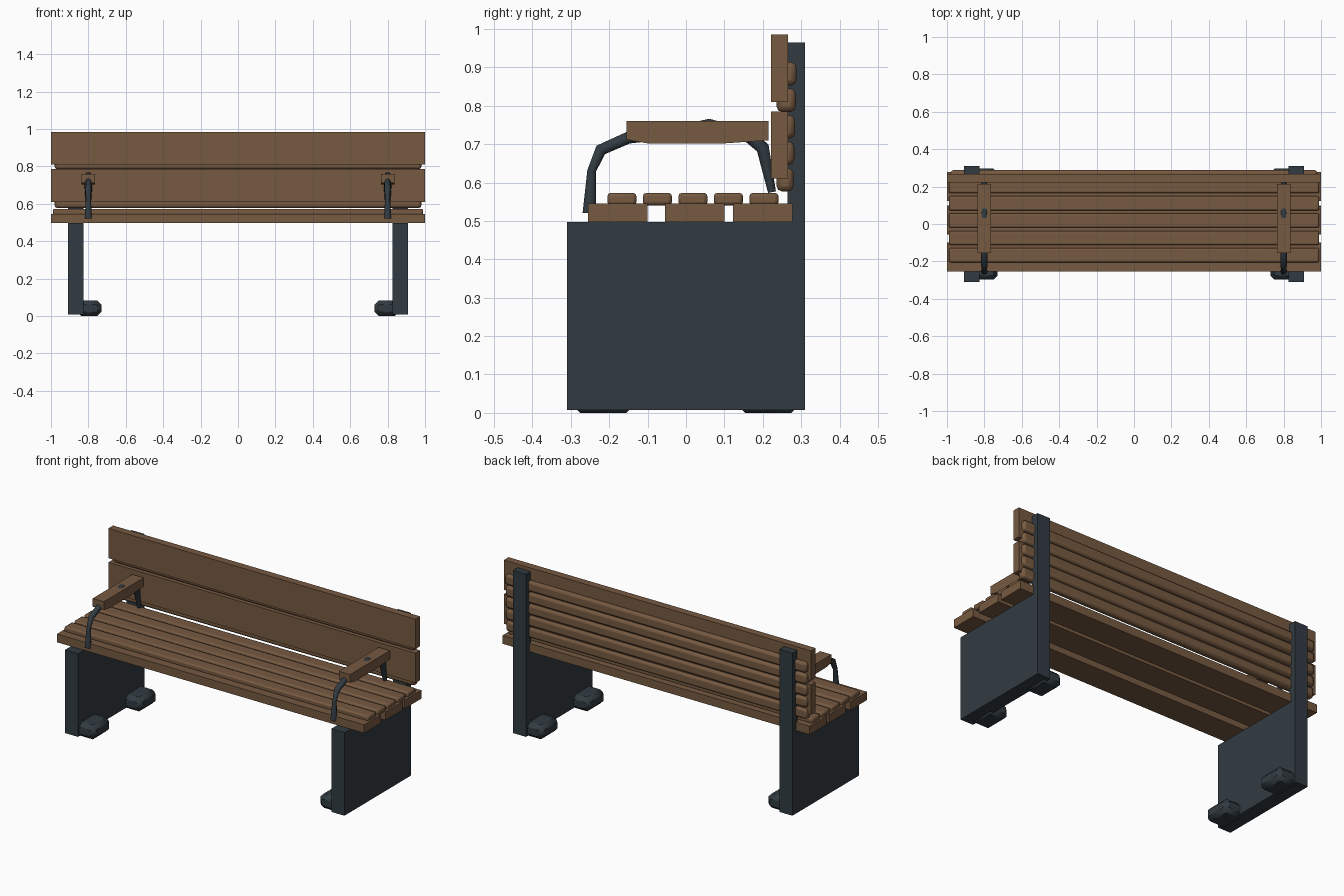
import bpy
import bmesh
import math

cube = bpy.data.objects.get("Cube")
if cube:
    bpy.data.objects.remove(cube, do_unlink=True)


def material(name, color):
    m = bpy.data.materials.new(name)
    m.use_nodes = True
    m.diffuse_color = (*color, 1)
    m.node_tree.nodes["Principled BSDF"].inputs["Base Color"].default_value = (*color, 1)
    return m


WOOD = material("brown wood", (0.18, 0.1, 0.052))
IRON = material("dark iron", (0.031, 0.044, 0.054))


def finish(name, bm, mat):
    bmesh.ops.recalc_face_normals(bm, faces=bm.faces)
    mesh = bpy.data.meshes.new(name)
    bm.to_mesh(mesh)
    bm.free()
    mesh.materials.append(mat)
    obj = bpy.data.objects.new(name, mesh)
    bpy.context.collection.objects.link(obj)
    return obj


def smooth(obj):
    bpy.ops.object.select_all(action="DESELECT")
    obj.select_set(True)
    bpy.context.view_layer.objects.active = obj
    bpy.ops.object.shade_smooth_by_angle(angle=math.radians(50))


def prism(name, profile, x0, x1, mat):
    """Extrude a (y, z) outline along x."""
    bm = bmesh.new()
    face = bm.faces.new([bm.verts.new((x0, y, z)) for y, z in profile])
    new = bmesh.ops.extrude_face_region(bm, geom=[face])["geom"]
    moved = [v for v in new if isinstance(v, bmesh.types.BMVert)]
    bmesh.ops.translate(bm, vec=(x1 - x0, 0, 0), verts=moved)
    return finish(name, bm, mat)


def box(name, x, y, z, mat, bevel=0, segments=1):
    outline = [(y[0], z[0]), (y[1], z[0]), (y[1], z[1]), (y[0], z[1])]
    obj = prism(name, outline, x[0], x[1], mat)
    if bevel:
        mod = obj.modifiers.new("rounding", "BEVEL")
        mod.width = bevel
        mod.segments = segments
        smooth(obj)
    return obj


def iron_tube(name, x, points):
    """Bent bar with a thickness given at each (y, z, radius) point."""
    curve = bpy.data.curves.new(name, "CURVE")
    curve.dimensions = "3D"
    curve.bevel_depth = 1
    curve.bevel_resolution = 1
    curve.use_fill_caps = True
    spline = curve.splines.new("POLY")
    spline.points.add(len(points) - 1)
    for p, (y, z, r) in zip(spline.points, points):
        p.co = (x, y, z, 1)
        p.radius = r
    curve.materials.append(IRON)
    obj = bpy.data.objects.new(name, curve)
    bpy.context.collection.objects.link(obj)


# Seat boards and the rounded slats on top of them
for i, y in enumerate([(-0.255, -0.1), (-0.055, 0.1), (0.122, 0.278)]):
    box(f"seat_board_{i + 1}", (-1, 1), y, (0.497, 0.546), WOOD)
for i in range(5):
    y = -0.205 + i * 0.0925
    box(f"seat_slat_{i + 1}", (-0.99, 0.99), (y, y + 0.076), (0.54, 0.573), WOOD, 0.009, 2)

# Backrest boards and the rounded slats behind them
for name, z in [("lower", (0.61, 0.785)), ("upper", (0.81, 0.985))]:
    box(f"back_board_{name}", (-1, 1), (0.222, 0.266), z, WOOD)
for i in range(5):
    z = 0.577 + i * 0.069
    box(f"back_slat_{i + 1}", (-0.98, 0.98), (0.236, 0.28 + i * 0.002), (z, z + 0.061),
        WOOD, 0.014, 2)

END = [(-0.31, 0.008), (0.31, 0.008), (0.31, 0.965), (0.265, 0.965), (0.265, 0.497), (-0.31, 0.497)]
ARM = [(-0.155, 0.76), (0.215, 0.76), (0.215, 0.71), (0.1, 0.702), (-0.1, 0.702), (-0.155, 0.712)]
BAR = [(-0.252, 0.52, 0.02), (-0.246, 0.63, 0.013), (-0.222, 0.685, 0.018),
       (-0.15, 0.717, 0.018), (0.0, 0.735, 0.02), (0.06, 0.747, 0.022),
       (0.165, 0.72, 0.02), (0.2, 0.69, 0.02), (0.224, 0.575, 0.012)]

# Iron ends, feet and armrests on each side
for side, s in (("left", 1), ("right", -1)):
    prism(f"{side}_end_panel", END, s * 0.825, s * 0.91, IRON)
    for name, y in (("front", (-0.298, -0.133)), ("back", (0.132, 0.297))):
        box(f"{side}_{name}_foot", sorted((s * 0.73, s * 0.86)), y, (0, 0.083), IRON, 0.022)
    prism(f"{side}_armrest", ARM, s * 0.765, s * 0.838, WOOD)
    iron_tube(f"{side}_armrest_bar", s * 0.8, BAR)
